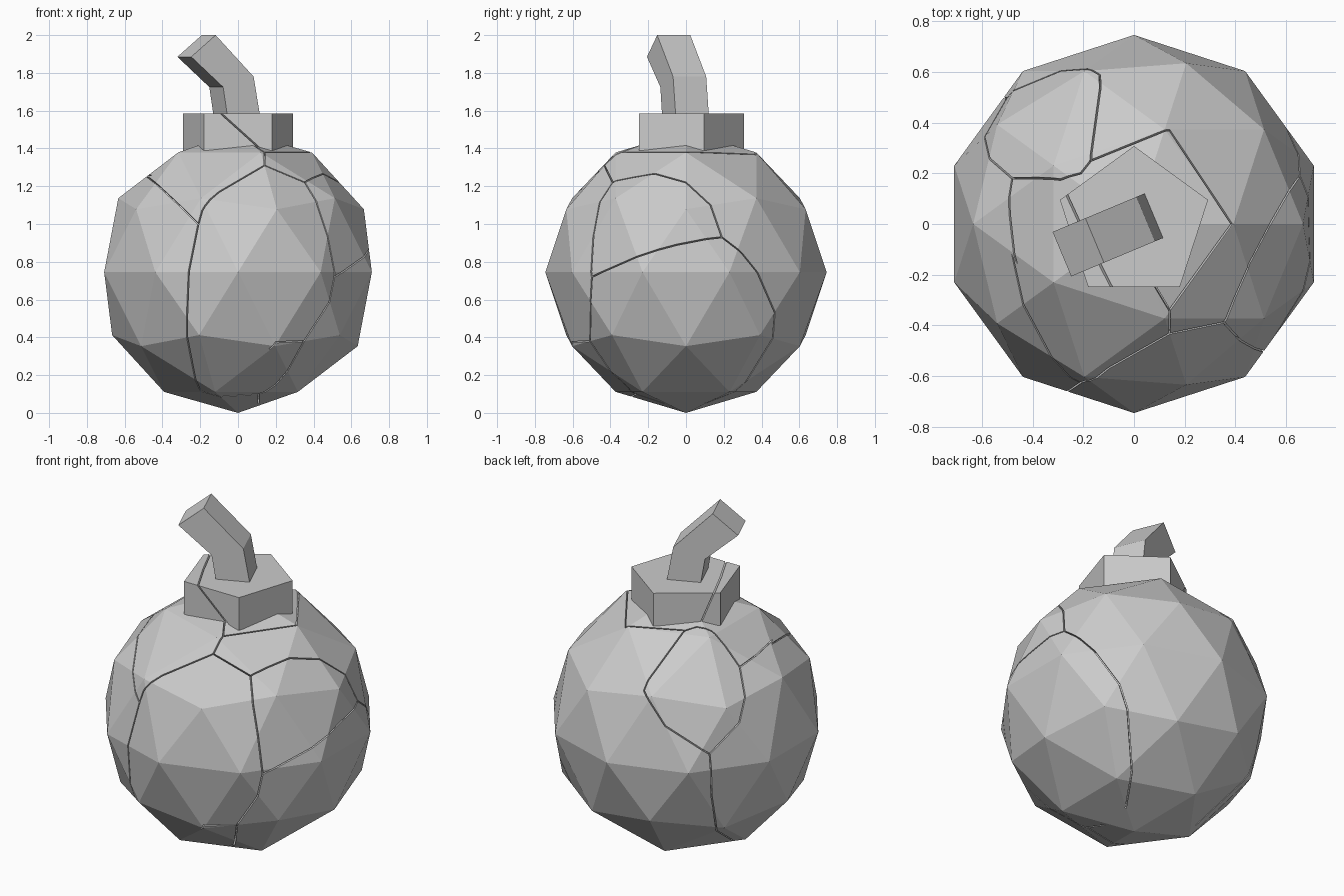
import bpy, bmesh, math
from mathutils import Vector
from mathutils.bvhtree import BVHTree

if "Cube" in bpy.data.objects:
    bpy.data.objects.remove(bpy.data.objects["Cube"])

R = 0.745
C = Vector((0, 0, R))

# round faceted body
bpy.ops.mesh.primitive_ico_sphere_add(subdivisions=2, radius=R, location=C)
body = bpy.context.object
body.name = "body"
bpy.ops.object.transform_apply(location=True)

# five-sided neck cap
bpy.ops.mesh.primitive_cylinder_add(vertices=5, radius=0.307, depth=0.195, location=(0, 0, 1.4875))
cap = bpy.context.object
cap.name = "neck_cap"
bpy.ops.object.transform_apply(location=True)

# bent square fuse: side profile (along, up) extruded sideways
profile = [(-.1, 1.57), (.087, 1.57), (.05, 1.78), (-.168, 2.0), (-.308, 1.885), (-.125, 1.725)]
bm = bmesh.new()
sides = [[bm.verts.new((s, w, z)) for s, z in profile] for w in (-.095, .095)]
for ring in sides:                      # each end as two quads around the bend
    bm.faces.new([ring[i] for i in (0, 1, 2, 5)])
    bm.faces.new([ring[i] for i in (5, 2, 3, 4)])
for i in range(6):
    j = (i + 1) % 6
    bm.faces.new((sides[0][i], sides[0][j], sides[1][j], sides[1][i]))
bmesh.ops.recalc_face_normals(bm, faces=bm.faces)
mesh = bpy.data.meshes.new("fuse")
bm.to_mesh(mesh)
bm.free()
fuse = bpy.data.objects.new("fuse", mesh)
fuse.rotation_euler.z = math.radians(22.7)
bpy.context.collection.objects.link(fuse)

# drawing planes used to lay cracks on the body: origin, right, up
X, Y, Z = Vector((1, 0, 0)), Vector((0, 1, 0)), Vector((0, 0, 1))
O = Vector()
VIEWS = {
    "F": (O, X, Z), "R": (O, Y, Z), "T": (O, X, Y),
    "K": (C, Vector((-.82, -.57, 0)), Vector((.241, -.347, .906))),
}
bm = bmesh.new()
bm.from_mesh(body.data)
tree = BVHTree.FromBMesh(bm)
bm.free()


def on_body(view, u, v):
    o, right, up = VIEWS[view]
    toward = right.cross(up).normalized()
    p = o + right * u + up * v
    hit = tree.ray_cast(p + toward * 4, -toward)[0]
    return hit if hit else tree.find_nearest(p)[0]


def follow_body(keys):
    pts = []
    for a, b in zip(keys, keys[1:]):
        n = max(1, round((b - a).length / 0.06))
        for i in range(n):
            d = a.lerp(b, i / n) - C
            hit = tree.ray_cast(C, d.normalized())[0]
            pts.append(hit if hit else C + d)
    return pts + [keys[-1]]


def volume(mesh):
    bm = bmesh.new()
    bm.from_mesh(mesh)
    v = bm.calc_volume(signed=True)
    bm.free()
    return v


def cut_crack(target, pts, centre, width=0.0035, depth=0.035):
    """Cut a thin groove along pts, its blade pointing at centre."""
    bm = bmesh.new()
    rings = []
    for i, p in enumerate(pts):
        t = (pts[min(i + 1, len(pts) - 1)] - pts[max(i - 1, 0)]).normalized()
        n = (p - centre).normalized()
        s = t.cross(n).normalized() * width
        q = p + t * (-.004 if i == 0 else .004 if i == len(pts) - 1 else 0)
        rings.append([bm.verts.new(q + a * s + n * h)
                      for a, h in ((-1, -depth), (1, -depth), (1, .03), (-1, .03))])
    for a, b in zip(rings, rings[1:]):
        for i in range(4):
            j = (i + 1) % 4
            bm.faces.new((a[i], a[j], b[j], b[i]))
    bm.faces.new(rings[0])
    bm.faces.new(rings[-1])
    bmesh.ops.triangulate(bm, faces=bm.faces)
    bmesh.ops.recalc_face_normals(bm, faces=bm.faces)
    if bm.calc_volume(signed=True) < 0:
        bmesh.ops.reverse_faces(bm, faces=bm.faces)
    mesh = bpy.data.meshes.new("crack_cutter")
    bm.to_mesh(mesh)
    bm.free()
    cutter = bpy.data.objects.new("crack_cutter", mesh)
    cutter.hide_render = True
    bpy.context.collection.objects.link(cutter)
    bpy.context.view_layer.objects.active = target
    before = target.data.copy()
    v0 = volume(before)
    for solver in ("MANIFOLD", "EXACT"):       # keep only a cut that leaves the solid whole
        mod = target.modifiers.new("crack", "BOOLEAN")
        mod.operation, mod.solver, mod.object = "DIFFERENCE", solver, cutter
        bpy.ops.object.modifier_apply(modifier=mod.name)
        if 0.98 * v0 < volume(target.data) < 0.99999 * v0:
            break
        target.data = before.copy()
    bpy.data.objects.remove(cutter)


# body cracks: key points sketched in a drawing plane
cracks = [
    # front
    "F -.21 1.0 F -.19 1.07 F -.10 1.17 F .14 1.31 F .354 1.22",
    "F -.21 1.0 F -.26 .75 F -.27 .5 F -.25 .3 F -.2 .12 F .11 .1",
    "F .354 1.22 F .42 1.1 F .47 .95 F .51 .72 F .48 .58 F .35 .38 F .2 .15 F .11 .1 F .11 .05",
    "F .35 .38 F .2 .375 F .17 .34",
    "F .14 1.31 T .14 -.34 T .08 -.24",
    # right side
    "F .354 1.22 R -.29 1.245 R -.16 1.265 R 0 1.22 R .13 1.1 R .19 .93",
    "F .51 .72 R -.25 .83 R -.05 .89 R .19 .93",
    "R .19 .93 R .3 .84 R .38 .74 R .47 .53 R .46 .4 R .3 .15 R .1 .05",
    # around the neck
    "T .14 -.34 T .385 0 T .14 .37 T -.17 .25",
    "T -.17 .25 T -.21 .2 T -.29 .175 T -.48 .18",
    # left and back
    "T -.48 .18 T -.49 .04 T -.46 -.16 F -.48 1.25 F -.21 1.0",
    "T -.48 .18 K .32 .1 K .29 -.04 K .13 -.21 K .14 -.435 K .165 -.62 K .25 -.68",
    "T -.17 .25 K -.2 .19 K -.225 .13 K -.11 -.06 K .13 -.21",
]
for line in cracks:
    w = line.split()
    keys = [on_body(w[i], float(w[i + 1]), float(w[i + 2])) for i in range(0, len(w), 3)]
    cut_crack(body, follow_body(keys), C)

# one crack running over the cap
over_cap = [(.14, -.25, 1.38), (-.088, -.25, 1.585), (-.18, -.07, 1.585),
            (-.265, .115, 1.585), (-.2, .165, 1.38)]
cut_crack(cap, [Vector(p) for p in over_cap], Vector((0, 0, 1.3)))

for ob in (body, cap, fuse):
    for f in ob.data.polygons:
        f.use_smooth = False
